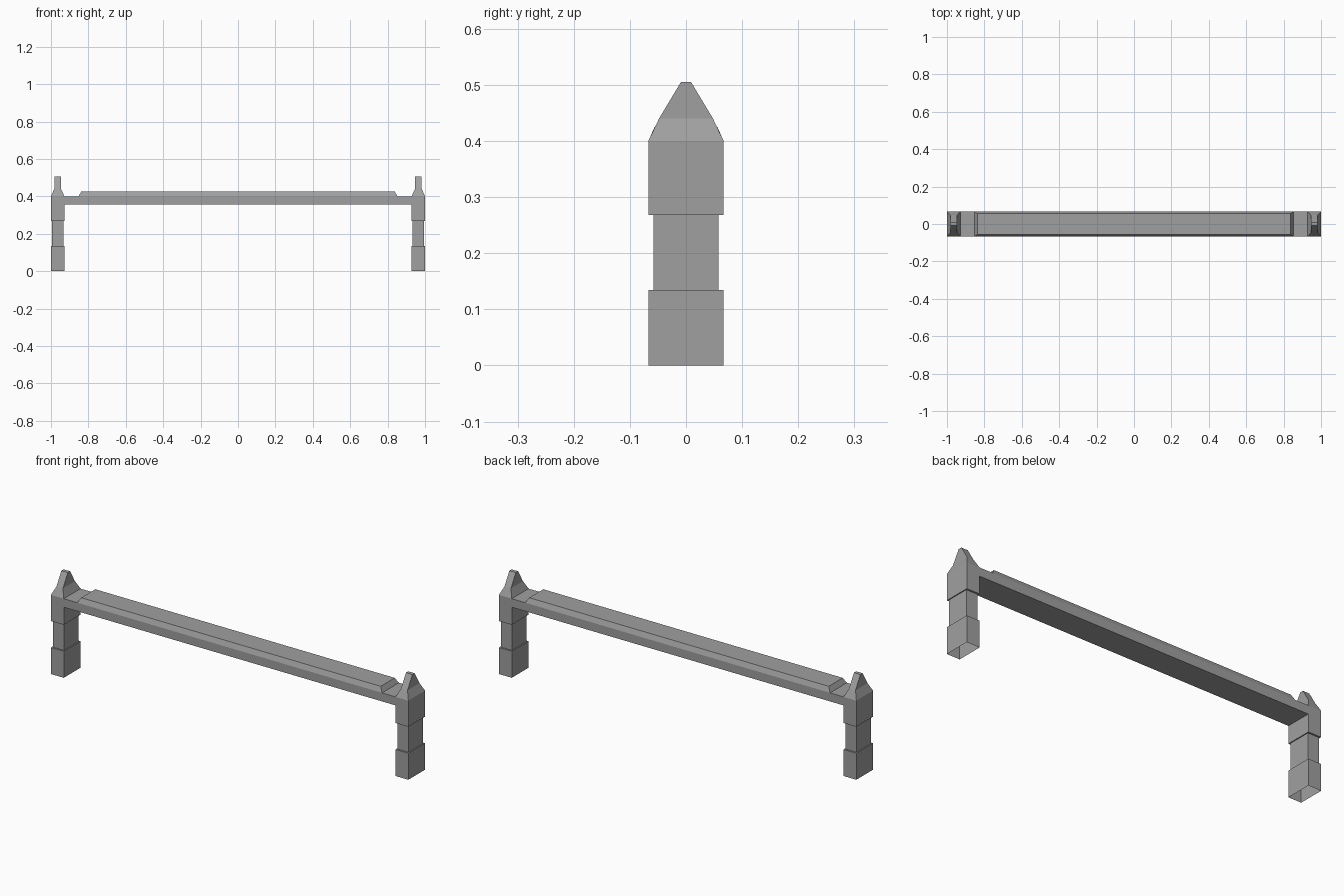
import bpy, bmesh

cube = bpy.data.objects.get("Cube")
if cube:
    bpy.data.objects.remove(cube, do_unlink=True)

stone = bpy.data.materials.new("stone grey")
stone.use_nodes = True
grey = (0.35, 0.35, 0.35, 1)
stone.diffuse_color = grey
stone.node_tree.nodes["Principled BSDF"].inputs["Base Color"].default_value = grey


def loft(name, rings, x=0, cap_bottom=False, cap_top=True):
    """Stack rectangular rings of (half x, half y, z) into one shell."""
    bm = bmesh.new()
    loops = [[bm.verts.new((sx * hx, sy * hy, z))
              for sx, sy in ((-1, -1), (1, -1), (1, 1), (-1, 1))]
             for hx, hy, z in rings]
    for low, high in zip(loops, loops[1:]):
        for i in range(4):
            j = (i + 1) % 4
            bm.faces.new((low[i], low[j], high[j], high[i]))
    if cap_bottom:
        bm.faces.new(loops[0][::-1])
    if cap_top:
        bm.faces.new(loops[-1])
    mesh = bpy.data.meshes.new(name)
    bm.to_mesh(mesh)
    bm.free()
    mesh.materials.append(stone)
    obj = bpy.data.objects.new(name, mesh)
    obj.location.x = x
    bpy.context.collection.objects.link(obj)
    return obj


# Posts: wide foot, recessed waist, wide head, tapering to a thin spire
WIDE, WAIST = (0.036, 0.067), (0.031, 0.058)
post = [(*WIDE, 0), (*WIDE, 0.134), (*WAIST, 0.134), (*WAIST, 0.268),
        (*WIDE, 0.268), (*WIDE, 0.4), (0.018, 0.048, 0.44), (0.018, 0.009, 0.505)]
for side, sign in (("left", 1), ("right", -1)):
    loft(side + "_post", post, x=sign * 0.964)

# Crossbeam with a bevelled raised top
loft("crossbeam", [(0.928, 0.067, 0.357), (0.928, 0.067, 0.4),
                   (0.853, 0.067, 0.4), (0.838, 0.056, 0.425)], cap_bottom=True)
